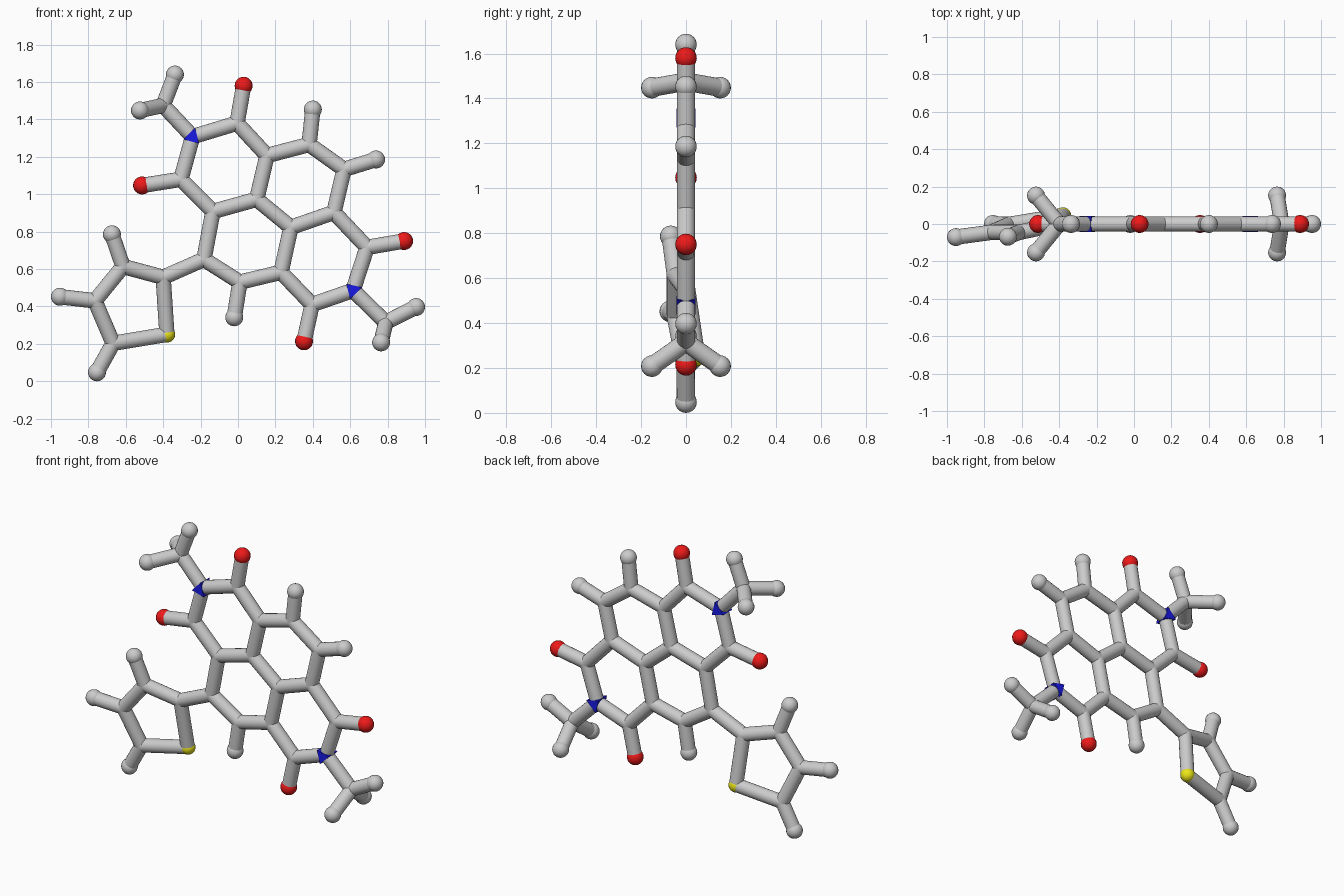
import bpy, bmesh, math
from mathutils import Vector, Matrix

if "Cube" in bpy.data.objects:
    bpy.data.objects.remove(bpy.data.objects["Cube"])

R_STICK, R_BALL = 0.041, 0.048

# Joint positions (x, z) of the flat core
FLAT = {
    'N1': (-.243, 1.308), 'Ca': (-.005, 1.38), 'Oa': (.03, 1.58),
    'Cb': (-.305, 1.08), 'Ob': (-.513, 1.047),
    'A': (.155, 1.207), 'B': (.10, .973), 'C': (-.134, .908),
    'P': (.38, 1.266), 'HP': (.40, 1.453), 'Q': (.567, 1.133), 'HQ': (.738, 1.186),
    'D': (.513, .903), 'E': (.283, .823), 'F': (.23, .583),
    'G': (.01, .53), 'HG': (-.02, .342), 'H': (-.182, .652),
    'Cc': (.69, .716), 'Oc': (.888, .75), 'N2': (.615, .486),
    'Cd': (.396, .41), 'Od': (.353, .214),
    'M1': (-.40, 1.475), 'M2': (.79, .315)}
P = {k: Vector((x, 0, z)) for k, (x, z) in FLAT.items()}
# Methyl ends and the slightly twisted five-sided ring
for k, v in {
    'M1a': (-.337, 0, 1.64), 'M1b': (-.524, .152, 1.448), 'M1c': (-.524, -.152, 1.448),
    'M2a': (.952, 0, .397), 'M2b': (.765, .152, .208), 'M2c': (.765, -.152, .208),
    'T1': (-.40, 0, .556), 'T2': (-.615, -.045, .614), 'T3': (-.765, -.045, .43),
    'T4': (-.668, -.002, .203), 'S': (-.38, .045, .251),
    'HT2': (-.674, -.068, .786), 'HT3': (-.952, -.07, .452), 'HT4': (-.754, 0, .048)}.items():
    P[k] = Vector(v)


def material(name, rgb):
    m = bpy.data.materials.new(name)
    m.diffuse_color = (*rgb, 1)
    m.use_nodes = True
    m.node_tree.nodes["Principled BSDF"].inputs["Base Color"].default_value = m.diffuse_color
    return m


RED = material('red', (.85, .01, .01))
BLUE = material('blue', (.01, .01, .8))
YELLOW = material('yellow', (.85, .8, .01))


def finish(name, bm, mat=None, smooth=True):
    me = bpy.data.meshes.new(name)
    bm.to_mesh(me)
    bm.free()
    for f in me.polygons:
        f.use_smooth = smooth
    ob = bpy.data.objects.new(name, me)
    bpy.context.collection.objects.link(ob)
    if mat:
        me.materials.append(mat)


def ball(bm, p, r):
    bmesh.ops.create_uvsphere(bm, u_segments=20, v_segments=12, radius=r,
                              matrix=Matrix.Translation(p))


def stick(bm, a, b):
    d = b - a
    m = Matrix.Translation((a + b) / 2) @ d.to_track_quat('Z', 'Y').to_matrix().to_4x4()
    bmesh.ops.create_cone(bm, cap_ends=False, segments=20, radius1=R_STICK,
                          radius2=R_STICK, depth=d.length, matrix=m)


def frame(name, bonds, joints, tips=''):
    """Grey sticks with flush joints and slightly larger end balls."""
    bm = bmesh.new()
    for chain in bonds.split():
        keys = chain.split('-')
        for a, b in zip(keys, keys[1:]):
            stick(bm, P[a], P[b])
    for k in joints.split():
        ball(bm, P[k], R_STICK)
    for k in tips.split():
        ball(bm, P[k], R_BALL)
    finish(name, bm)


# Grey framework
frame('fused_ring_core',
      'N1-Ca-A-B-C-Cb-N1 A-P-Q-D-E-B E-F-G-H-C D-Cc-N2-Cd-F Ca-Oa Cb-Ob Cc-Oc Cd-Od P-HP Q-HQ G-HG',
      'Ca Cb Cc Cd A B C D E F G H P Q', 'HP HQ HG')
frame('five_sided_ring', 'H-T1-T2-T3-T4-S-T1 T2-HT2 T3-HT3 T4-HT4', 'T1 T2 T3 T4', 'HT2 HT3 HT4')
for n, label in (('1', 'upper'), ('2', 'lower')):
    m = 'M' + n
    frame(label + '_end_group', f'N{n}-{m}-{m}a {m}-{m}b {m}-{m}c', m, f'{m}a {m}b {m}c')

# Red and yellow atoms
for k in ('Oa', 'Ob', 'Oc', 'Od'):
    bm = bmesh.new()
    ball(bm, P[k], R_BALL)
    finish('red_ball', bm, RED)
bm = bmesh.new()
ball(bm, P['S'], .044)
finish('yellow_ball', bm, YELLOW)

# Blue wedges filling the three-way joints
for n, near in (('N1', ('Ca', 'Cb', 'M1')), ('N2', ('Cc', 'Cd', 'M2'))):
    bm = bmesh.new()
    for k in near:
        out = (P[n] - P[k]).normalized() * .05
        for y in (-.043, .043):
            bm.verts.new(P[n] + out + Vector((0, y, 0)))
    bmesh.ops.convex_hull(bm, input=bm.verts[:])
    finish('blue_wedge', bm, BLUE, False)
